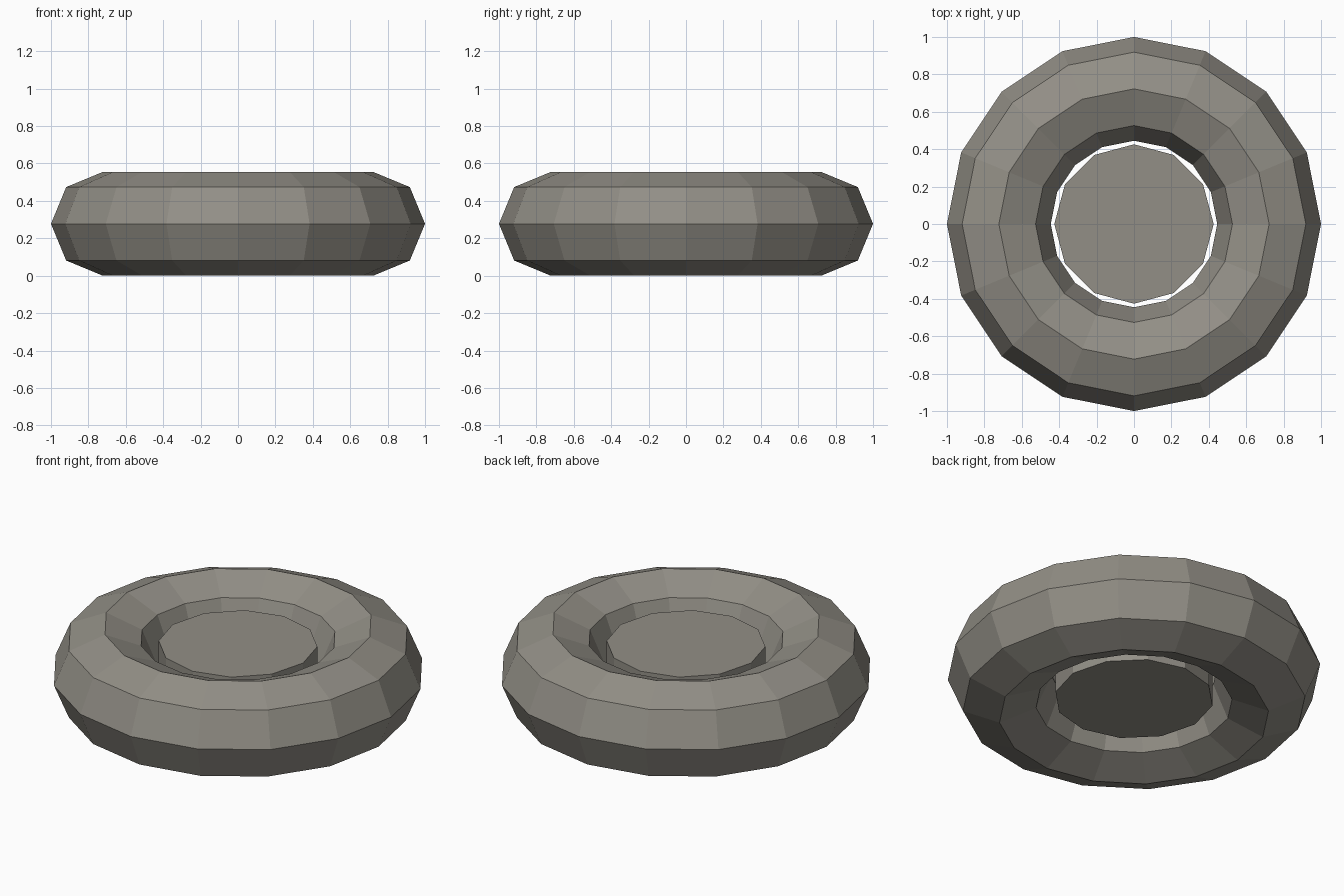
import bpy

if "Cube" in bpy.data.objects:
    bpy.data.objects.remove(bpy.data.objects["Cube"])

MID_Z = 0.2775  # half the overall height

# Dark warm grey shared by both parts
rubber = bpy.data.materials.new("dark_warm_grey")
rubber.diffuse_color = (0.29, 0.275, 0.24, 1)
rubber.use_nodes = True
rubber.node_tree.nodes["Principled BSDF"].inputs["Base Color"].default_value = rubber.diffuse_color


def finish(name):
    obj = bpy.context.object
    obj.name = name
    obj.data.materials.append(rubber)
    bpy.ops.object.shade_flat()


# Outer ring: low-poly torus, flat faces
bpy.ops.mesh.primitive_torus_add(
    major_segments=16, minor_segments=8,
    major_radius=0.7225, minor_radius=0.2775,
    location=(0, 0, MID_Z))
finish("tyre")

# Centre hub: 12-sided disc sitting inside the ring
bpy.ops.mesh.primitive_cylinder_add(
    vertices=12, radius=0.426, depth=0.333,
    location=(0, 0, MID_Z))
finish("hub")
